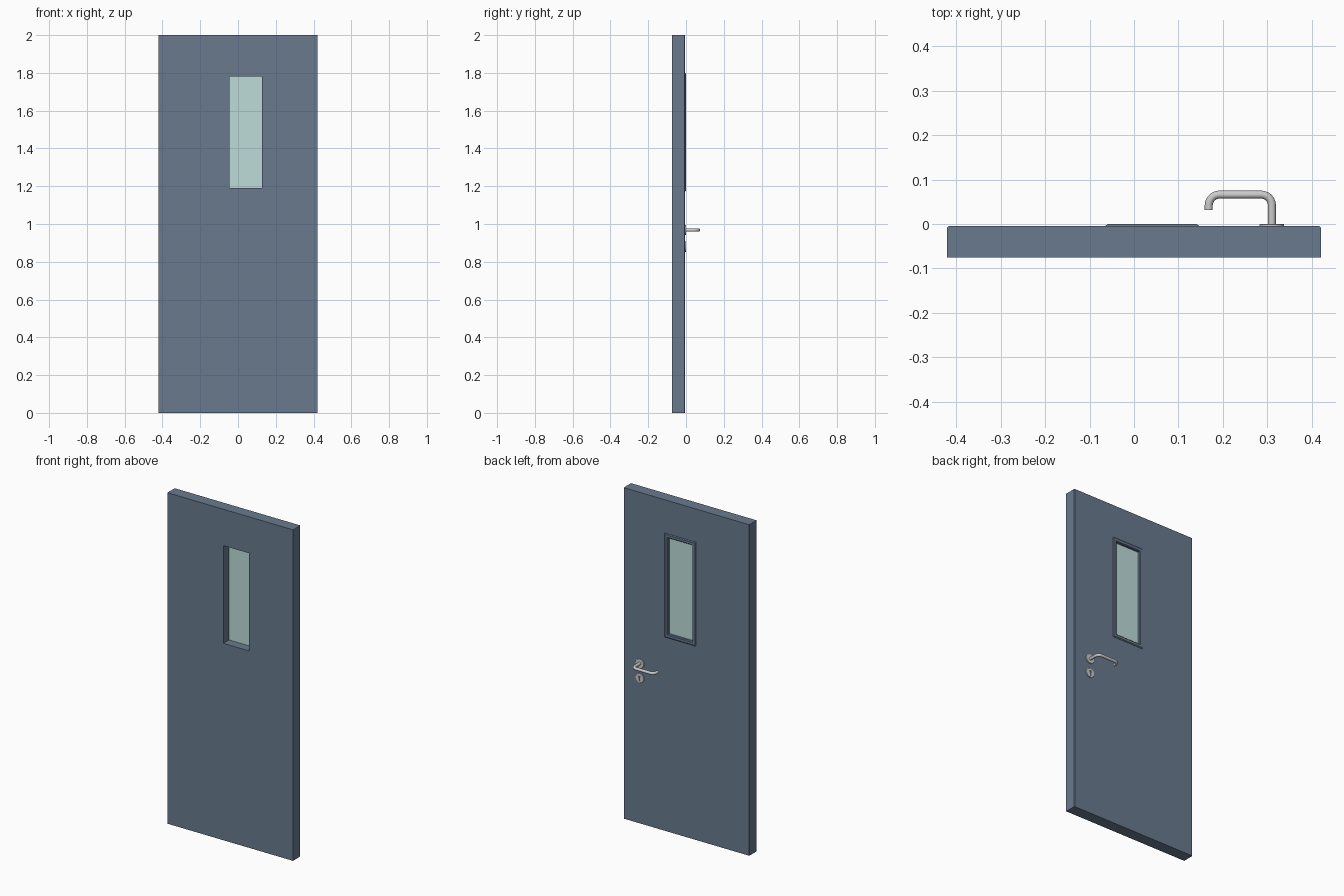
import bpy, bmesh
from math import sin, cos, radians, pi

if "Cube" in bpy.data.objects:
    bpy.data.objects.remove(bpy.data.objects["Cube"])


def material(name, rgb):
    m = bpy.data.materials.new(name)
    m.diffuse_color = (*rgb, 1)
    m.use_nodes = True
    m.node_tree.nodes["Principled BSDF"].inputs["Base Color"].default_value = m.diffuse_color
    return m


paint = material("blue_grey_paint", (0.14, 0.195, 0.27))
glass = material("pale_glass", (0.51, 0.72, 0.70))


def rect_ring(name, loops, mat):
    """Bridge rectangles (cx, cz, half width, half height, y) into a closed ring."""
    bm = bmesh.new()
    rings = [[bm.verts.new((cx + sx * w, y, cz + sz * h))
              for sx, sz in ((-1, -1), (1, -1), (1, 1), (-1, 1))]
             for cx, cz, w, h, y in loops]
    for i, a in enumerate(rings):
        b = rings[(i + 1) % len(rings)]
        for j in range(4):
            k = (j + 1) % 4
            bm.faces.new((a[j], a[k], b[k], b[j]))
    bmesh.ops.recalc_face_normals(bm, faces=bm.faces)
    me = bpy.data.meshes.new(name)
    bm.to_mesh(me)
    bm.free()
    ob = bpy.data.objects.new(name, me)
    bpy.context.collection.objects.link(ob)
    me.materials.append(mat)
    return ob


def box(name, centre, size):
    bpy.ops.mesh.primitive_cube_add(size=1, location=centre)
    ob = bpy.context.object
    ob.name = name
    ob.scale = size
    bpy.ops.object.transform_apply(location=False)
    return ob


def disc(name, x, y0, y1, z, r, sides=48):
    bpy.ops.mesh.primitive_cylinder_add(vertices=sides, radius=r, depth=y1 - y0,
                                        location=(x, (y0 + y1) / 2, z),
                                        rotation=(pi / 2, 0, 0))
    ob = bpy.context.object
    ob.name = name
    return ob


def plate(name, z):
    ob = disc(name, HX, -0.006, 0.0, z, 0.0275)
    bev = ob.modifiers.new("rounded_rim", 'BEVEL')
    bev.width, bev.segments = 0.0012, 2
    bpy.ops.object.shade_smooth_by_angle(angle=radians(35))
    return ob


# Window centre and opening half sizes
WX, WZ, WW, WH = 0.041, 1.485, 0.086, 0.295
BACK = -0.005

# Door leaf with the window opening, back side edges eased
rect_ring("door_leaf", [
    (0, 1, 0.42, 1, -0.075),
    (0, 1, 0.42, 1, BACK - 0.003),
    (0, 1, 0.417, 1, BACK),
    (WX, WZ, WW, WH, BACK),
    (WX, WZ, WW, WH, -0.075)], paint)

# Raised glazing bead on the back
rect_ring("window_frame", [
    (WX, WZ, 0.105, 0.314, BACK - 0.001),
    (WX, WZ, 0.105, 0.314, BACK + 0.001),
    (WX, WZ, 0.100, 0.309, 0.0),
    (WX, WZ, 0.086, 0.295, 0.0),
    (WX, WZ, 0.082, 0.291, -0.004),
    (WX, WZ, 0.082, 0.291, -0.016),
    (WX, WZ, 0.0865, 0.2955, -0.016),
    (WX, WZ, 0.0865, 0.2955, BACK - 0.001)], paint)

# Glass pane
pane = box("window_glass", (WX, -0.0185, WZ), (2 * WW + 0.002, 0.005, 2 * WH + 0.002))
pane.data.materials.append(glass)

# Handle rosette and keyhole escutcheon
HX, HZ, KZ = 0.31, 0.968, 0.88
plate("handle_rosette", HZ)
escutcheon = plate("keyhole_escutcheon", KZ)
cutters = [disc("keyhole_round_cutter", HX, -0.02, 0.02, KZ + 0.007, 0.0075, 24),
           box("keyhole_slot_cutter", (HX, 0, KZ - 0.006), (0.008, 0.04, 0.024))]
for c in cutters:
    c.hide_render = True
    c.hide_set(True)
    m = escutcheon.modifiers.new("keyhole", 'BOOLEAN')
    m.operation, m.object, m.solver = 'DIFFERENCE', c, 'EXACT'

# Lever: round bar swept along a bent path
X1, Y1, R = 0.168, 0.066, 0.024


def bend(cx, start):
    return [(cx + R * cos(radians(start + a)), Y1 - R + R * sin(radians(start + a)))
            for a in range(0, 91, 10)]


path = [(HX, -0.004)] + bend(HX - R, 0) + bend(X1 + R, 90) + [(X1, 0.032)]
cu = bpy.data.curves.new("handle_lever", 'CURVE')
cu.dimensions = '3D'
cu.bevel_depth = 0.009
cu.bevel_resolution = 6
cu.use_fill_caps = True
sp = cu.splines.new('POLY')
sp.points.add(len(path) - 1)
for p, (x, y) in zip(sp.points, path):
    p.co = (x, y, HZ, 1)
lever = bpy.data.objects.new("handle_lever", cu)
bpy.context.collection.objects.link(lever)
bpy.ops.object.select_all(action='DESELECT')
lever.select_set(True)
bpy.context.view_layer.objects.active = lever
bpy.ops.object.convert(target='MESH')
bpy.ops.object.shade_smooth_by_angle(angle=radians(40))
